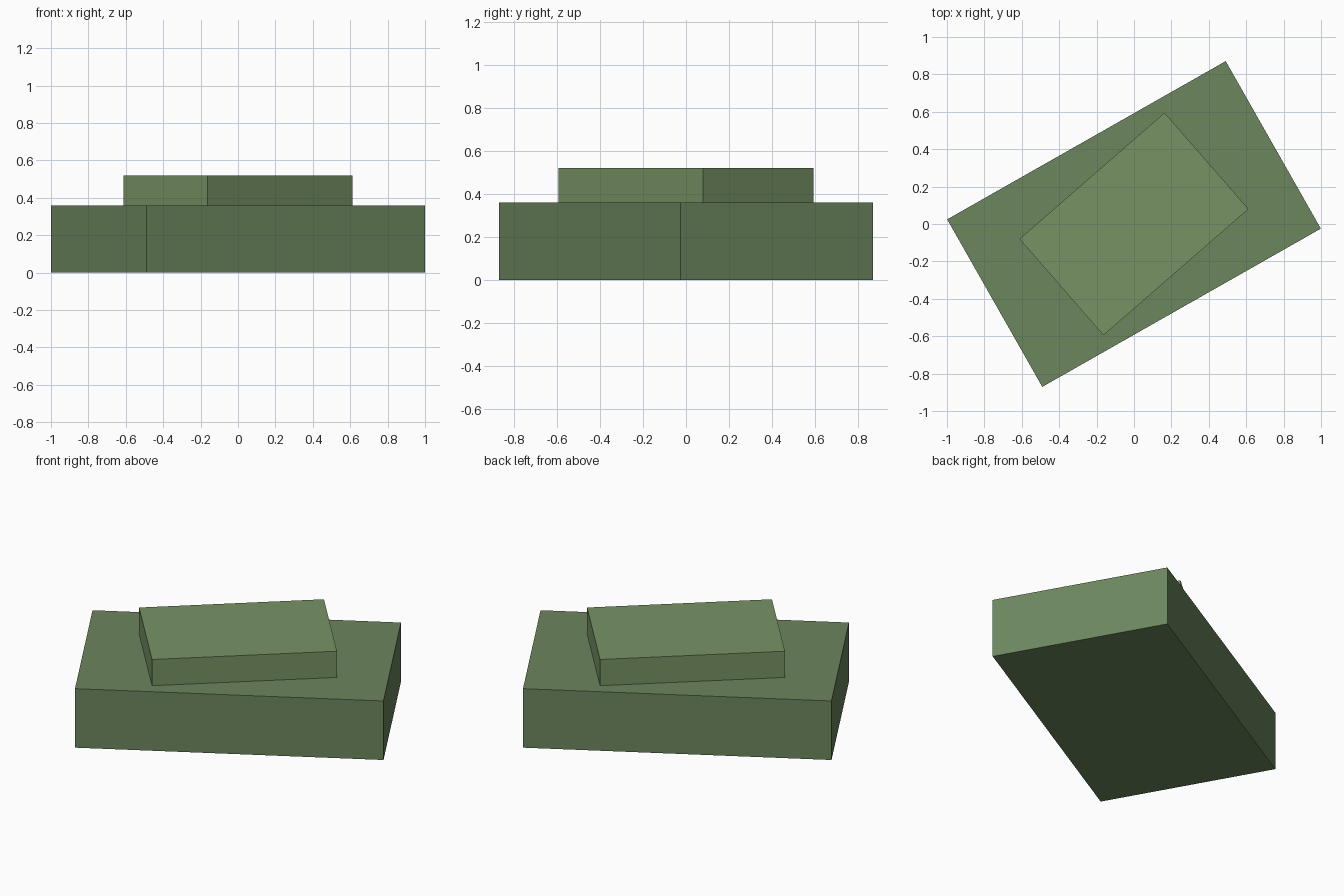
import bpy
from math import radians

if "Cube" in bpy.data.objects:
    bpy.data.objects.remove(bpy.data.objects["Cube"])


def slab(name, size, z_bottom, angle, color):
    length, width, height = size
    bpy.ops.mesh.primitive_cube_add(size=1, location=(0, 0, z_bottom + height / 2),
                                    rotation=(0, 0, radians(angle)))
    obj = bpy.context.object
    obj.name = name
    obj.scale = size
    bpy.ops.object.transform_apply(location=False, rotation=False, scale=True)
    mat = bpy.data.materials.new(name + "_green")
    mat.diffuse_color = (*color, 1)
    mat.use_nodes = True
    mat.node_tree.nodes["Principled BSDF"].inputs["Base Color"].default_value = mat.diffuse_color
    obj.data.materials.append(mat)
    return obj


# Thick lower block
slab("lower_block", (1.713, 1.03, 0.36), 0, 29.6, (0.15, 0.24, 0.11))
# Smaller, thinner block turned a little further on top
slab("upper_block", (1.028, 0.683, 0.16), 0.36, 41.05, (0.185, 0.29, 0.13))
